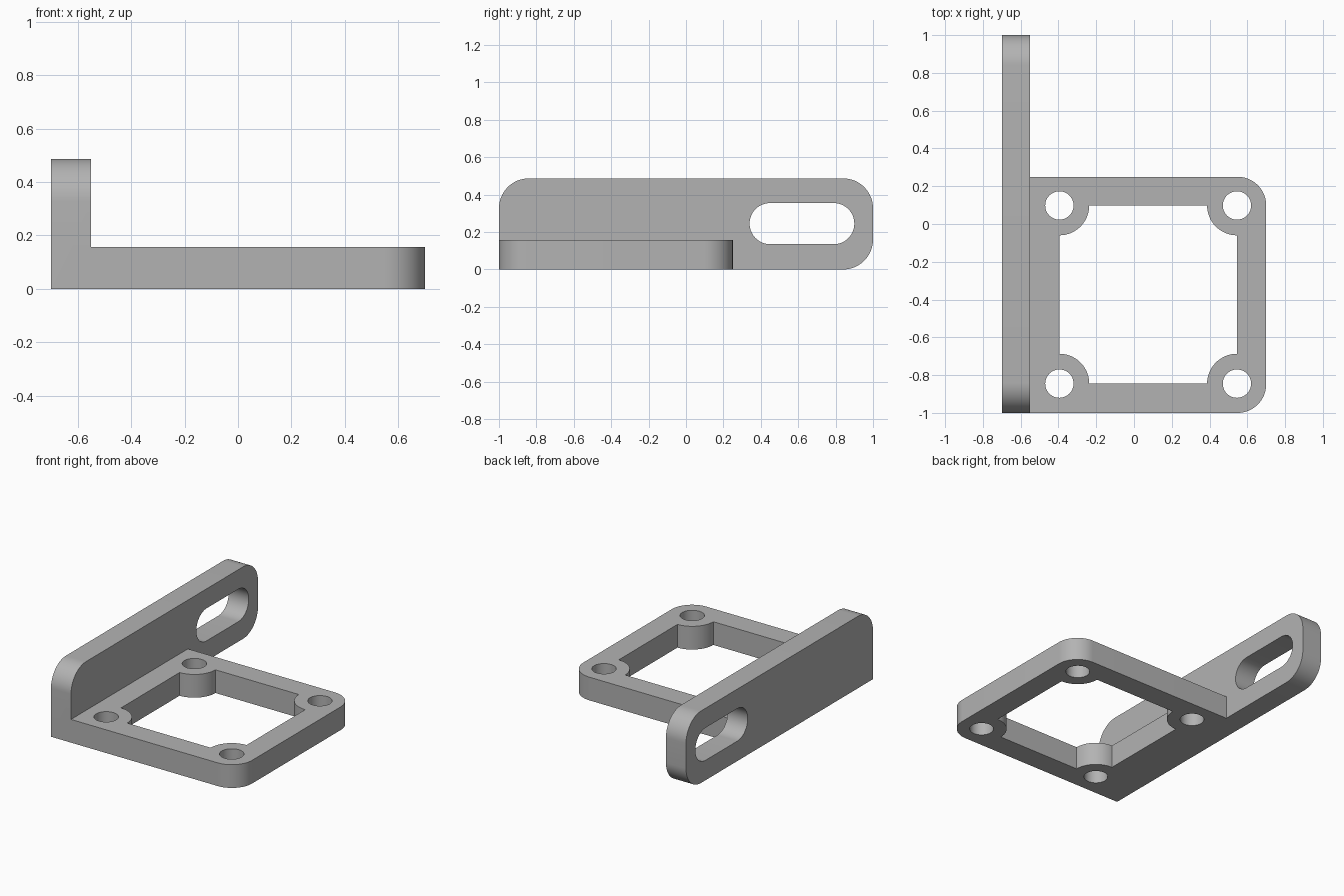
import bpy, bmesh
from math import sin, cos, radians
from mathutils import Matrix, Vector

cube = bpy.data.objects.get("Cube")
if cube:
    bpy.data.objects.remove(cube, do_unlink=True)

grey = bpy.data.materials.new("plain grey")
grey.use_nodes = True
colour = (0.45, 0.45, 0.45, 1)
grey.diffuse_color = colour
grey.node_tree.nodes["Principled BSDF"].inputs["Base Color"].default_value = colour


def arc(cx, cy, r, start, end, steps=16):
    """Points along an arc, angles in degrees."""
    angles = [radians(start + (end - start) * i / steps) for i in range(steps + 1)]
    return [(cx + r * cos(a), cy + r * sin(a)) for a in angles]


def circle(cx, cy, r):
    return arc(cx, cy, r, 0, 360, 48)[:-1]


def plate(name, loops, thickness, matrix=Matrix()):
    """Solid plate from an outer loop and hole loops."""
    bm = bmesh.new()
    for loop in loops:
        verts = [bm.verts.new((x, y, 0)) for x, y in loop]
        for a, b in zip(verts, verts[1:] + verts[:1]):
            bm.edges.new((a, b))
    bmesh.ops.triangle_fill(bm, use_beauty=True, edges=bm.edges[:])
    top = bmesh.ops.extrude_face_region(bm, geom=bm.faces[:])["geom"]
    bmesh.ops.translate(bm, vec=Vector((0, 0, thickness)),
                        verts=[g for g in top if isinstance(g, bmesh.types.BMVert)])
    bm.transform(matrix)
    bmesh.ops.recalc_face_normals(bm, faces=bm.faces[:])
    mesh = bpy.data.meshes.new(name)
    bm.to_mesh(mesh)
    bm.free()
    mesh.materials.append(grey)
    obj = bpy.data.objects.new(name, mesh)
    bpy.context.collection.objects.link(obj)
    return obj


# Square frame: rounded outer corners, bosses reaching into the opening
left, right, front, back = -0.395, 0.545, -0.845, 0.098
corner, boss, hole = 0.152, 0.158, 0.075
outline = ([(-0.62, -1)] + arc(0.7 - corner, -1 + corner, corner, -90, 0)
           + arc(0.7 - corner, 0.25 - corner, corner, 0, 90) + [(-0.62, 0.25)])
opening = (arc(left, front, boss, 90, 0) + arc(right, front, boss, 180, 90)
           + arc(right, back, boss, 270, 180) + arc(left, back, boss, 360, 270))
holes = [circle(x, y, hole) for x in (left, right) for y in (front, back)]
frame = plate("frame", [outline, opening] + holes, 0.157)

# Upright wall with a slot, drawn in y-z and extruded along x
r, height, slot = 0.16, 0.487, 0.11
profile = ([(-1, 0)] + arc(1 - r, r, r, -90, 0) + arc(1 - r, height - r, r, 0, 90)
           + arc(-1 + r, height - r, r, 90, 180))
slot_loop = arc(0.79, 0.245, slot, -90, 90, 24) + arc(0.45, 0.245, slot, 90, 270, 24)
stand_up = Matrix(((0, 0, 1, -0.7), (1, 0, 0, 0), (0, 1, 0, 0), (0, 0, 0, 1)))
bracket = plate("bracket", [profile, slot_loop], 0.15, stand_up)

# Join wall and frame into one solid
union = bracket.modifiers.new("union", "BOOLEAN")
union.operation, union.solver, union.object = "UNION", "EXACT", frame
bpy.ops.object.select_all(action="DESELECT")
bracket.select_set(True)
bpy.context.view_layer.objects.active = bracket
bpy.ops.object.modifier_apply(modifier=union.name)
bpy.data.objects.remove(frame, do_unlink=True)
bpy.ops.object.shade_smooth_by_angle(angle=radians(30))
